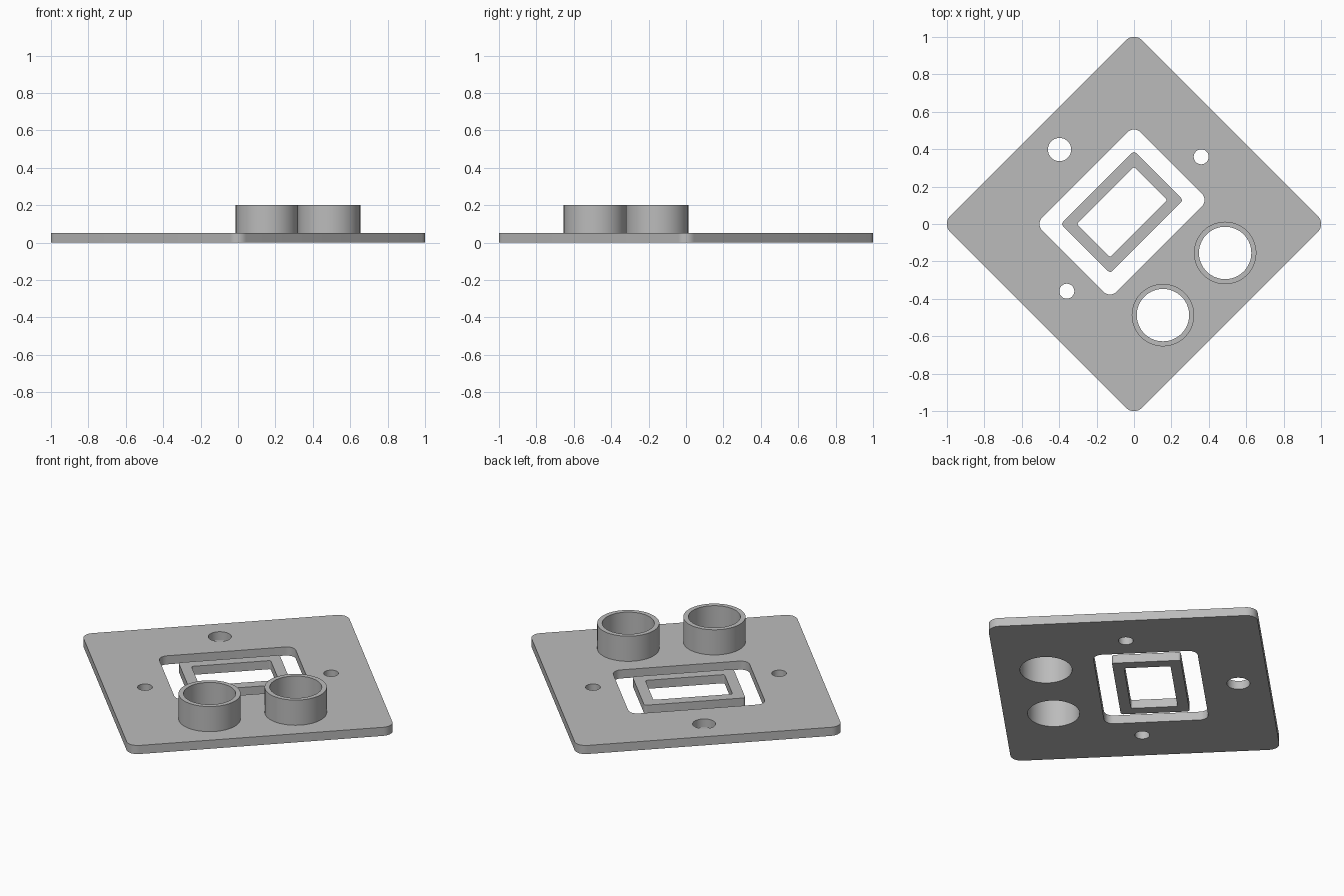
import bpy, bmesh
from math import sin, cos, pi, radians
from mathutils import Matrix

if "Cube" in bpy.data.objects:
    bpy.data.objects.remove(bpy.data.objects["Cube"])

THICK = 0.051        # plate thickness
TOP = 0.2            # top of the tubes
TURN = Matrix.Rotation(radians(45), 3, 'Z')

grey = bpy.data.materials.new("mid_grey")
grey.diffuse_color = (0.5, 0.5, 0.5, 1)
grey.use_nodes = True
grey.node_tree.nodes["Principled BSDF"].inputs["Base Color"].default_value = grey.diffuse_color


def circle(u, v, r, n=64):
    return [(u + r * cos(2 * pi * i / n), v + r * sin(2 * pi * i / n)) for i in range(n)]


def rounded_rect(u0, u1, v0, v1, r, steps=8):
    pts = []
    corners = [(u1 - r, v1 - r), (u0 + r, v1 - r), (u0 + r, v0 + r), (u1 - r, v0 + r)]
    for k, (cu, cv) in enumerate(corners):
        for i in range(steps + 1):
            a = pi / 2 * (k + i / steps)
            pts.append((cu + r * cos(a), cv + r * sin(a)))
    return pts


def slab(name, loops, z0, z1):
    """Fill the outline minus its holes, then extrude it from z0 to z1."""
    bm = bmesh.new()
    for pts in loops:
        vs = [bm.verts.new((u, v, z0)) for u, v in pts]
        for a, b in zip(vs, vs[1:] + vs[:1]):
            bm.edges.new((a, b))
    bmesh.ops.triangle_fill(bm, use_beauty=True, use_dissolve=False,
                            edges=bm.edges[:], normal=(0, 0, 1))
    ext = bmesh.ops.extrude_face_region(bm, geom=bm.faces[:], use_keep_orig=True)
    moved = [e for e in ext["geom"] if isinstance(e, bmesh.types.BMVert)]
    bmesh.ops.translate(bm, verts=moved, vec=(0, 0, z1 - z0))
    bmesh.ops.recalc_face_normals(bm, faces=bm.faces[:])
    bmesh.ops.transform(bm, matrix=TURN.to_4x4(), verts=bm.verts[:])
    me = bpy.data.meshes.new(name)
    bm.to_mesh(me)
    bm.free()
    me.materials.append(grey)
    ob = bpy.data.objects.new(name, me)
    bpy.context.collection.objects.link(ob)
    bpy.ops.object.select_all(action='DESELECT')
    ob.select_set(True)
    bpy.context.view_layer.objects.active = ob
    bpy.ops.object.shade_smooth_by_angle(angle=radians(30))
    return ob


tubes = [(-0.235, -0.454), (0.235, -0.454)]

# Base plate with window, screw holes and tube bores
slab("base_plate", [
    rounded_rect(-0.725, 0.725, -0.725, 0.725, 0.06),
    rounded_rect(-0.372, 0.372, -0.19, 0.372, 0.05),
    circle(0, 0.563, 0.062, 48),
    circle(0.508, 0, 0.04, 48),
    circle(-0.508, 0, 0.04, 48),
] + [circle(u, v, 0.14) for u, v in tubes], 0, THICK)

# Loose frame lying inside the window
slab("inner_frame", [
    rounded_rect(-0.276, 0.276, -0.095, 0.276, 0.015, 4),
    rounded_rect(-0.216, 0.216, -0.035, 0.216, 0.01, 4),
], 0, THICK)

# Two open tubes standing on the plate
for side, (u, v) in zip(("left", "right"), tubes):
    slab(side + "_tube", [circle(u, v, 0.167), circle(u, v, 0.14)], THICK, TOP)
